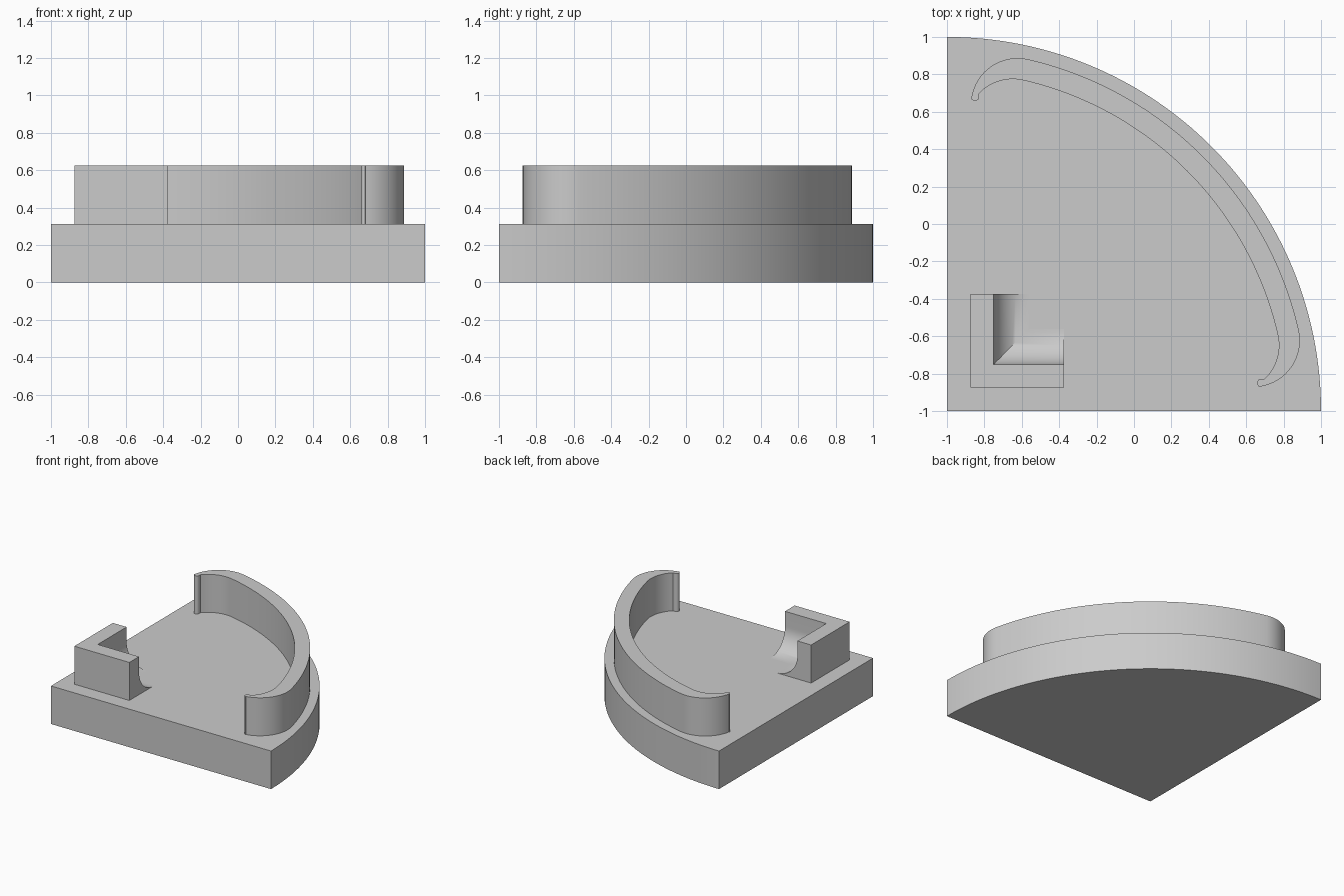
import bpy, bmesh
from math import radians, cos, sin

cube = bpy.data.objects.get("Cube")
if cube:
    bpy.data.objects.remove(cube, do_unlink=True)

grey = bpy.data.materials.new("light grey")
grey.use_nodes = True
grey.diffuse_color = (0.6, 0.6, 0.6, 1)
grey.node_tree.nodes["Principled BSDF"].inputs["Base Color"].default_value = (0.6, 0.6, 0.6, 1)

BASE = 0.3125   # plate thickness, also the height of the parts on it
CORNER = (-1, -1)


def arc(centre, radius, start, end, steps):
    angles = [radians(start + (end - start) * i / steps) for i in range(steps + 1)]
    return [(centre[0] + radius * cos(a), centre[1] + radius * sin(a)) for a in angles]


def finish(name, bm):
    bmesh.ops.remove_doubles(bm, verts=bm.verts, dist=1e-5)
    bmesh.ops.recalc_face_normals(bm, faces=bm.faces)
    mesh = bpy.data.meshes.new(name)
    bm.to_mesh(mesh)
    bm.free()
    mesh.materials.append(grey)
    obj = bpy.data.objects.new(name, mesh)
    bpy.context.collection.objects.link(obj)
    bpy.ops.object.select_all(action='DESELECT')
    obj.select_set(True)
    bpy.context.view_layer.objects.active = obj
    bpy.ops.object.shade_smooth_by_angle(angle=radians(30))


def prism(name, outline, z0, z1):
    bm = bmesh.new()
    low = [bm.verts.new((x, y, z0)) for x, y in outline]
    high = [bm.verts.new((x, y, z1)) for x, y in outline]
    bm.faces.new(low)
    bm.faces.new(high)
    for i in range(len(low)):
        j = (i + 1) % len(low)
        bm.faces.new((low[i], low[j], high[j], high[i]))
    finish(name, bm)


# Quarter-disc base plate
prism("base_plate", [CORNER] + arc(CORNER, 2, 0, 90, 64), 0, BASE)

# Curved rail with hooked ends: half outline, mirrored over the diagonal
OUTER, INNER, HOOK, TURN = 1.93, 1.815, 0.25, 77


def hook_centre(radius):
    return arc(CORNER, radius - HOOK, TURN, TURN, 1)[0]


half = arc(CORNER, OUTER, 45, TURN, 24)
half += arc(hook_centre(OUTER), HOOK, TURN, 170, 16)[1:]
half += arc((-0.85, 0.68), 0.022, 180, 365, 10)
half += arc(hook_centre(INNER), HOOK, 136, TURN, 12)
half += arc(CORNER, INNER, TURN, 45, 24)[1:]
rail = half + [(y, x) for x, y in reversed(half)][1:-1]
prism("curved_rail", rail, BASE, 2 * BASE)

# Corner bracket: wall profile with a cove foot, swept round a mitred corner
WALL, COVE, LOW, END = 0.125, 0.1875, -0.875, -0.375
profile = [(0, 0), (0, BASE), (WALL, BASE)]
profile += arc((WALL + COVE, COVE), COVE, 180, 270, 16)
bm = bmesh.new()
stations = [
    [bm.verts.new((END, LOW + d, BASE + h)) for d, h in profile],
    [bm.verts.new((LOW + d, LOW + d, BASE + h)) for d, h in profile],
    [bm.verts.new((LOW + d, END, BASE + h)) for d, h in profile],
]
for a, b in zip(stations, stations[1:]):
    for i in range(len(profile)):
        j = (i + 1) % len(profile)
        bm.faces.new((a[i], a[j], b[j], b[i]))
bm.faces.new(stations[0])
bm.faces.new(stations[2])
finish("corner_bracket", bm)
